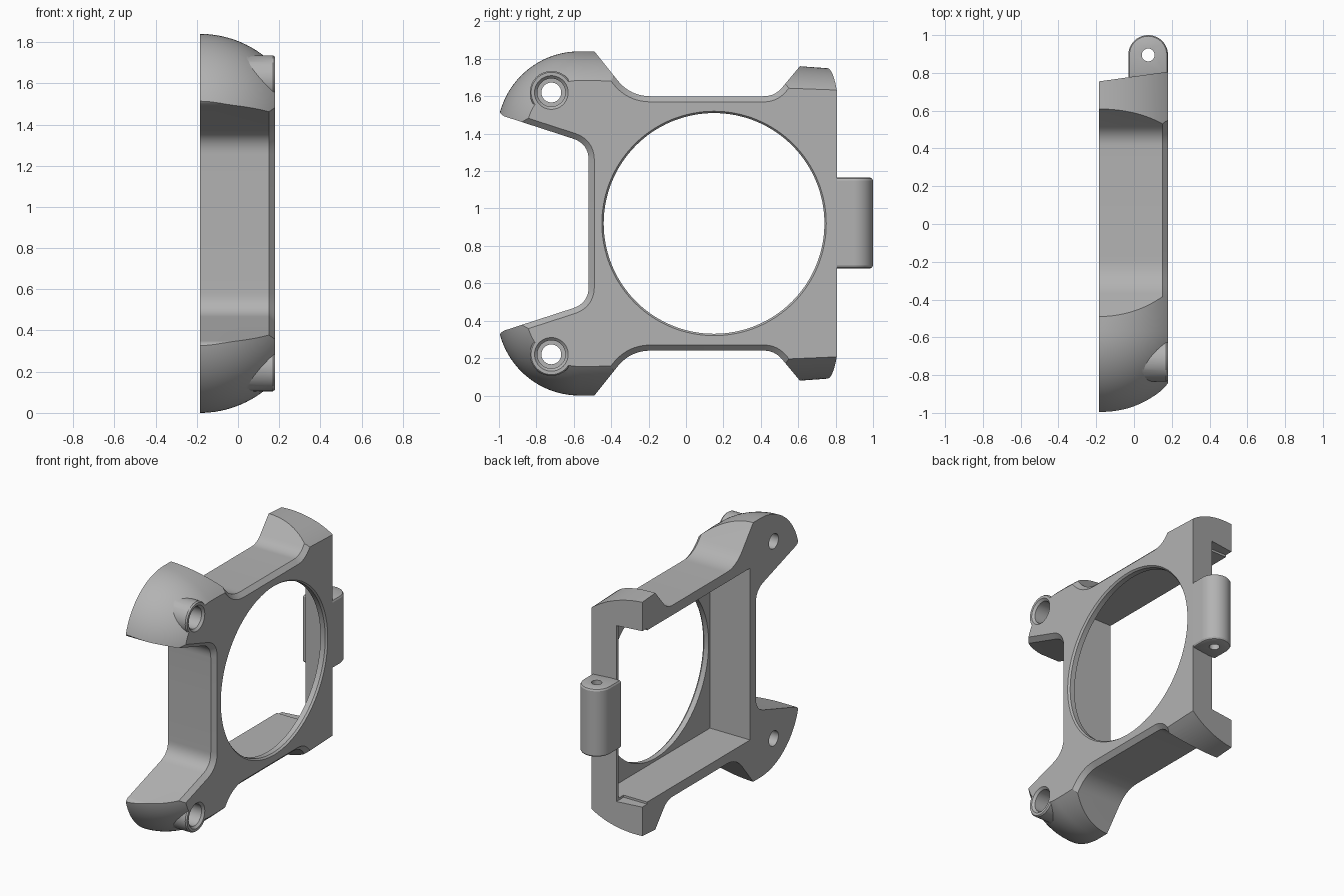
import bpy, bmesh, math
from mathutils import Vector, Matrix

old = bpy.data.objects.get("Cube")
if old:
    bpy.data.objects.remove(old, do_unlink=True)

MID = 0.92            # height of the mirror plane
X0, X1 = -0.185, 0.18  # open side and plate side

grey = bpy.data.materials.new("grey plastic")
grey.use_nodes = True
colour = (0.45, 0.45, 0.45, 1)
grey.diffuse_color = colour
grey.node_tree.nodes["Principled BSDF"].inputs["Base Color"].default_value = colour


def make(name, bm):
    bmesh.ops.recalc_face_normals(bm, faces=bm.faces)
    mesh = bpy.data.meshes.new(name)
    bm.to_mesh(mesh)
    bm.free()
    mesh.materials.append(grey)
    ob = bpy.data.objects.new(name, mesh)
    bpy.context.collection.objects.link(ob)
    return ob


def loft(name, sections):
    """Capped skin through equal-length loops of 3D points."""
    bm = bmesh.new()
    rings = [[bm.verts.new(p) for p in s] for s in sections]
    for a, b in zip(rings, rings[1:]):
        for i in range(len(a)):
            j = (i + 1) % len(a)
            bm.faces.new((a[i], a[j], b[j], b[i]))
    bm.faces.new(rings[0])
    bm.faces.new(rings[-1])
    return make(name, bm)


def disc(name, y, z, steps, n=64):
    """Round solid along x; steps are (x, radius)."""
    ang = [math.tau * i / n for i in range(n)]
    return loft(name, [[(x, y + r * math.cos(a), z + r * math.sin(a)) for a in ang]
                       for x, r in steps])


def box(name, lo, hi):
    bm = bmesh.new()
    lo, hi = Vector(lo), Vector(hi)
    size = Matrix.Diagonal((*(hi - lo), 1))
    bmesh.ops.create_cube(bm, size=1, matrix=Matrix.Translation((lo + hi) / 2) @ size)
    return make(name, bm)


def boolean(ob, tool, op):
    m = ob.modifiers.new(op.lower(), 'BOOLEAN')
    m.operation, m.object, m.solver = op, tool, 'EXACT'
    bpy.context.view_layer.objects.active = ob
    bpy.ops.object.modifier_apply(modifier=m.name)
    bpy.data.objects.remove(tool, do_unlink=True)


def mirrored(pts):
    return pts + [(y, 2 * MID - z) for y, z in reversed(pts)]


def rounded(corners, n=10):
    """Corners are (y, z, trim); trim > 0 gives a curved corner."""
    out = []
    for i, (y, z, t) in enumerate(corners):
        p = Vector((y, z))
        if not t:
            out.append((y, z))
            continue
        a = p + (Vector(corners[i - 1][:2]) - p).normalized() * t
        b = p + (Vector(corners[(i + 1) % len(corners)][:2]) - p).normalized() * t
        for k in range(n + 1):
            s = k / n
            out.append(tuple(a * (1 - s) ** 2 + p * 2 * s * (1 - s) + b * s * s))
    return out


def inset(pts, d):
    """Mitred inset of a counter-clockwise outline."""
    out = []
    for i, p in enumerate(pts):
        p = Vector(p)
        e = (p - Vector(pts[i - 1])).normalized()
        f = (Vector(pts[(i + 1) % len(pts)]) - p).normalized()
        n1, n2 = Vector((-e.y, e.x)), Vector((-f.y, f.x))
        out.append(tuple(p + (n1 + n2) * d / (1 + n1.dot(n2))))
    return out


def at(x, pts):
    return [(x, y, z) for y, z in pts]


# Frame outline with recessed sides, chamfered on the plate side
outline = mirrored(rounded([
    (1.0, 2.05, 0), (0.85, 2.05, 0), (0.475, 1.6, 0.06), (-0.298, 1.6, 0.11),
    (-0.658, 2.05, 0), (-1.3, 2.05, 0), (-1.05, 1.6, 0), (-0.985, 1.497, 0.02),
    (-0.52, 1.346, 0.09), (-0.52, MID + 0.1, 0)]))
frame = loft("fan_frame", [at(X0, outline), at(0.15, outline),
                           at(X1, inset(outline, 0.03))])

# Domed envelope that rounds the arms and ears
def dome_section(x):
    t = max(x - X0, 0)
    i = 0.507 - math.sqrt(0.507 ** 2 - t * t)
    r = 0.44 - i
    pts = [(0.755 + 0.14 * t, 1.75 - 0.75 * i), (-0.49, 1.84 - i)]
    for k in range(25):
        a = math.pi / 2 * (1 + k / 24)
        pts.append((-0.57 + r * math.cos(a), 1.4 + r * math.sin(a)))
    return at(x, mirrored(pts))


xs = [-0.25] + [X0 + 0.025 * k for k in range(16)]
boolean(frame, loft("dome", [dome_section(x) for x in xs]), 'INTERSECT')

# Screw bosses with stepped holes
for z in (1.62, 2 * MID - 1.62):
    boolean(frame, disc("boss", -0.72, z, [(-0.1, 0.115), (0.17, 0.115), (X1, 0.108)]), 'UNION')
    boolean(frame, disc("screw_hole", -0.72, z, [
        (-0.3, 0.053), (0.03, 0.053), (0.031, 0.075), (0.165, 0.075),
        (X1, 0.09), (0.2, 0.11)]), 'DIFFERENCE')

# Square pocket, open at the back, and the round opening in the plate
boolean(frame, box("pocket", (-0.3, -0.455, MID - 0.61), (0.13, 0.755, MID + 0.61)), 'DIFFERENCE')
boolean(frame, box("back_notch", (-0.3, 0.7, MID - 0.625), (0.0, 1.1, MID + 0.625)), 'DIFFERENCE')
boolean(frame, disc("opening", 0.15, MID, [
    (0.1, 0.59), (0.167, 0.59), (X1, 0.6), (0.2, 0.616)], 128), 'DIFFERENCE')

# Hinge lug with rounded end and pin hole
R, HX, HY = 0.105, 0.075, 0.895
arc = [(HX + R * math.cos(a), HY + R * math.sin(a))
       for a in (math.pi * k / 32 for k in range(33))]
lug_profile = [(-0.03, 0.772), (HX + R, 0.772)] + arc


def lug_section(z, d):
    return [(x, y, z) for x, y in inset(lug_profile, d)]


lo, hi = 0.68, 1.165
lug = loft("hinge_lug", [lug_section(lo, 0.015), lug_section(lo + 0.004, 0.006),
                         lug_section(lo + 0.015, 0), lug_section(hi - 0.015, 0),
                         lug_section(hi - 0.004, 0.006), lug_section(hi, 0.015)])
ring = [(HX + 0.034 * math.cos(math.tau * k / 32), HY + 0.034 * math.sin(math.tau * k / 32))
        for k in range(32)]
boolean(lug, loft("pin_hole", [[(x, y, z) for x, y in ring] for z in (0.5, 1.4)]), 'DIFFERENCE')

# Smooth shading with sharp edges kept
for ob in (frame, lug):
    bpy.ops.object.select_all(action='DESELECT')
    ob.select_set(True)
    bpy.context.view_layer.objects.active = ob
    bpy.ops.object.shade_smooth_by_angle(angle=math.radians(28))
